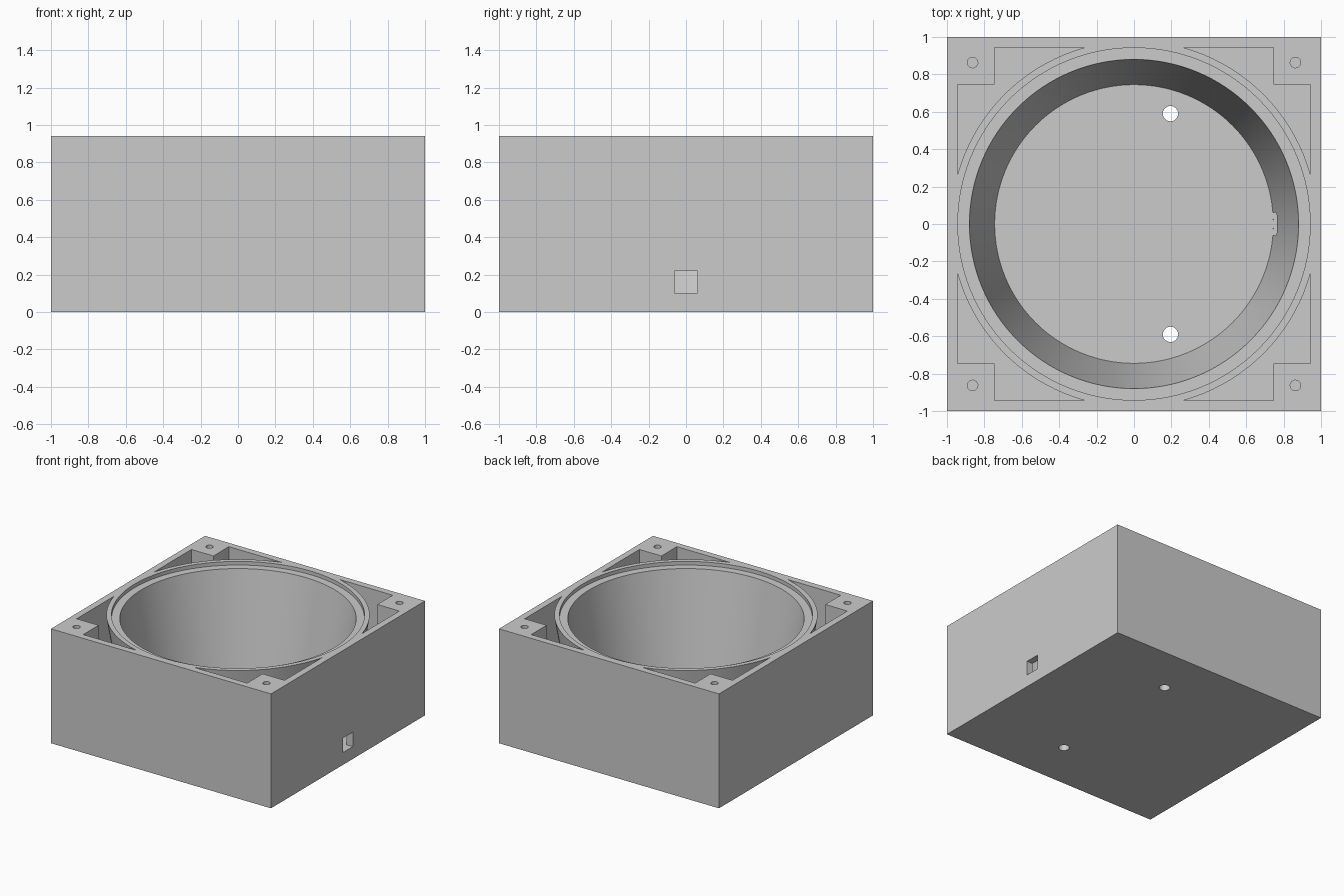
import bpy
import math

if "Cube" in bpy.data.objects:
    bpy.data.objects.remove(bpy.data.objects["Cube"])

HEIGHT = 0.94      # overall height
FLOOR = 0.10       # thickness of the base plate
BOWL_LOW, BOWL_TOP = 0.745, 0.885   # bowl radius at floor and at the top
WALL = 0.095       # bowl wall thickness
SLOPE = (BOWL_TOP - BOWL_LOW) / (HEIGHT - FLOOR)

grey = bpy.data.materials.new("light grey")
grey.diffuse_color = (0.6, 0.6, 0.6, 1)
grey.use_nodes = True
grey.node_tree.nodes["Principled BSDF"].inputs["Base Color"].default_value = grey.diffuse_color


def box(name, x, y, z):
    """Box from (min, max) ranges."""
    bpy.ops.mesh.primitive_cube_add(size=1)
    ob = bpy.context.object
    ob.name = name
    for v in ob.data.vertices:
        for i, (lo, hi) in enumerate((x, y, z)):
            v.co[i] = lo if v.co[i] < 0 else hi
    return ob


def cone(name, r1, r2, z1, z2, x=0, y=0, sides=128):
    """Cone frustum or cylinder standing between two heights."""
    bpy.ops.mesh.primitive_cone_add(vertices=sides, radius1=r1, radius2=r2,
                                    depth=z2 - z1, location=(x, y, (z1 + z2) / 2))
    ob = bpy.context.object
    ob.name = name
    return ob


def bowl_radius(z):
    return BOWL_LOW + SLOPE * (z - FLOOR)


def cut(target, cutter):
    """Subtract the cutter and remove it."""
    mod = target.modifiers.new("cut", 'BOOLEAN')
    mod.operation = 'DIFFERENCE'
    mod.solver = 'EXACT'
    mod.object = cutter
    bpy.context.view_layer.objects.active = target
    bpy.ops.object.modifier_apply(modifier=mod.name)
    bpy.data.objects.remove(cutter)


housing = box("housing", (-1, 1), (-1, 1), (0, HEIGHT))

# Hollow space around the bowl, leaving the bowl wall and corner posts standing
hollow = box("hollow", (-0.945, 0.945), (-0.945, 0.945), (FLOOR, 1.1))
cut(hollow, cone("bowl_wall", bowl_radius(0) + WALL, bowl_radius(1.2) + WALL, 0, 1.2))
for sx in (-1, 1):
    for sy in (-1, 1):
        xs = sorted((sx * 0.745, sx * 1.2))
        ys = sorted((sy * 0.745, sy * 1.2))
        cut(hollow, box("post", xs, ys, (0, 1.3)))
cut(housing, hollow)

# Tapered bowl and the shallow lid seat around its rim
cut(housing, cone("bowl", BOWL_LOW, bowl_radius(1.1), FLOOR, 1.1))
cut(housing, cone("lid_seat", 0.942, 0.942, HEIGHT - 0.03, 1.1))

# Screw holes in the corner posts
for sx in (-1, 1):
    for sy in (-1, 1):
        cut(housing, cone("screw_hole", 0.028, 0.028, HEIGHT - 0.2, 1.1,
                          sx * 0.863, sy * 0.863, 32))

# Two drain holes through the base
for y in (-0.59, 0.59):
    cut(housing, cone("drain_hole", 0.041, 0.041, -0.1, 0.15, 0.195, y, 32))

# Cable window through the right side and the bowl wall
cut(housing, box("cable_window", (0.65, 1.1), (-0.062, 0.062), (FLOOR + 0.001, 0.22)))

housing.data.materials.clear()
housing.data.materials.append(grey)
for p in housing.data.polygons:
    p.material_index = 0
bpy.ops.object.select_all(action='DESELECT')
housing.select_set(True)
bpy.context.view_layer.objects.active = housing
bpy.ops.object.shade_smooth_by_angle(angle=math.radians(30))
